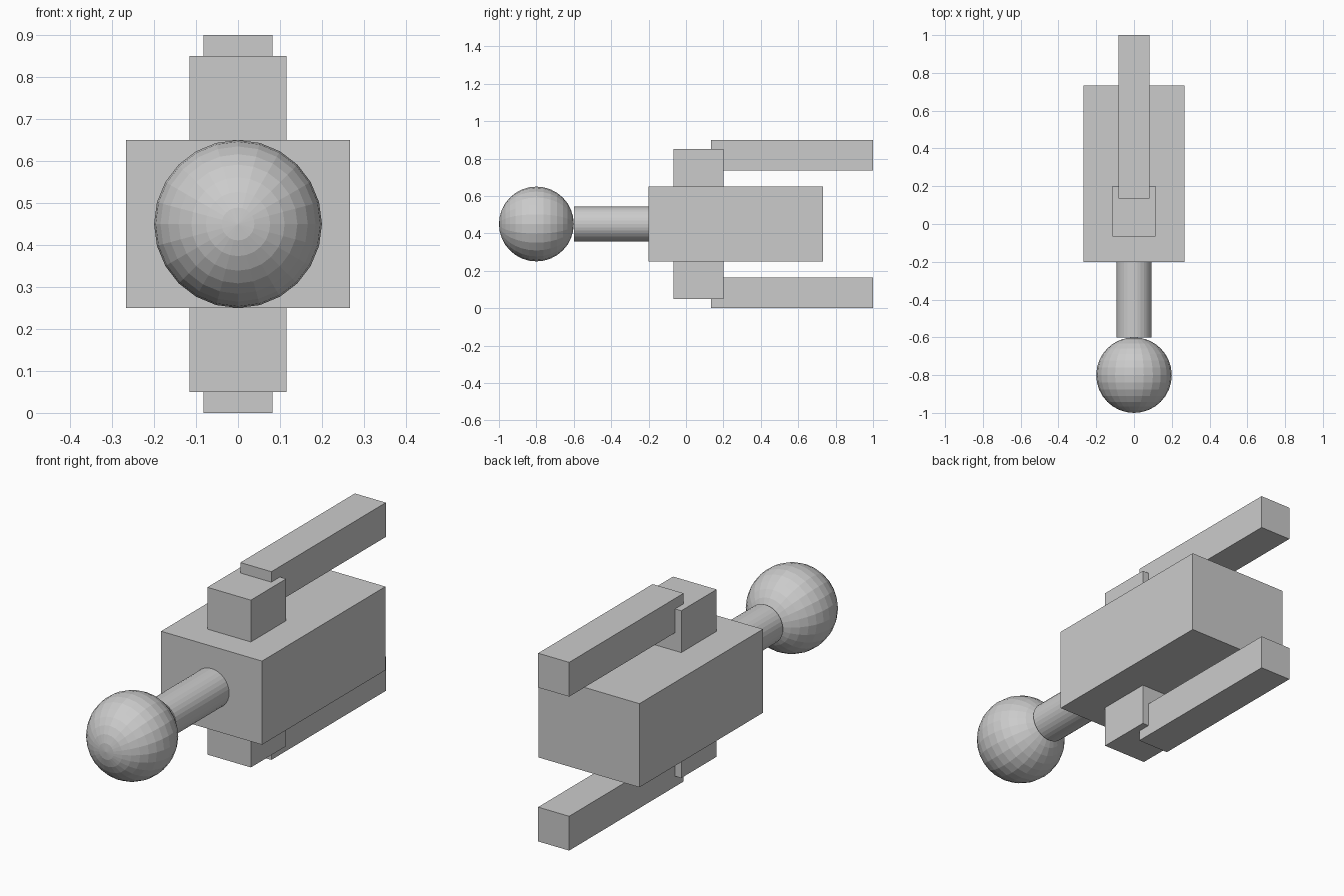
import bpy
from math import radians

if "Cube" in bpy.data.objects:
    bpy.data.objects.remove(bpy.data.objects["Cube"])

MID = 0.45  # height of the central axis


def box(name, x, y, z):
    """Box from (min, max) ranges on each axis."""
    bpy.ops.mesh.primitive_cube_add(size=1, location=[(a + b) / 2 for a, b in (x, y, z)])
    ob = bpy.context.object
    ob.name = name
    ob.scale = [b - a for a, b in (x, y, z)]
    bpy.ops.object.transform_apply(location=False, rotation=False, scale=True)
    return ob


# Central body
box("body", (-0.267, 0.267), (-0.2, 0.733), (0.25, 0.65))

# Mount and long arm, above and below the body
for side, s in (("upper", 1), ("lower", -1)):
    def z_range(a, b):
        return sorted((MID + s * a, MID + s * b))
    box(side + "_mount", (-0.115, 0.115), (-0.067, 0.2), z_range(0.2, 0.4))
    box(side + "_arm", (-0.082, 0.082), (0.135, 1.0), z_range(0.286, 0.45))

# Neck rod joining ball and body
bpy.ops.mesh.primitive_cylinder_add(vertices=32, radius=0.093, depth=0.4,
                                    location=(0, -0.4, MID), rotation=(radians(90), 0, 0))
bpy.context.object.name = "neck"

# Faceted front ball, poles along y
bpy.ops.mesh.primitive_uv_sphere_add(segments=24, ring_count=16, radius=0.2,
                                     location=(0, -0.8, MID), rotation=(radians(90), 0, 0))
bpy.context.object.name = "ball"
